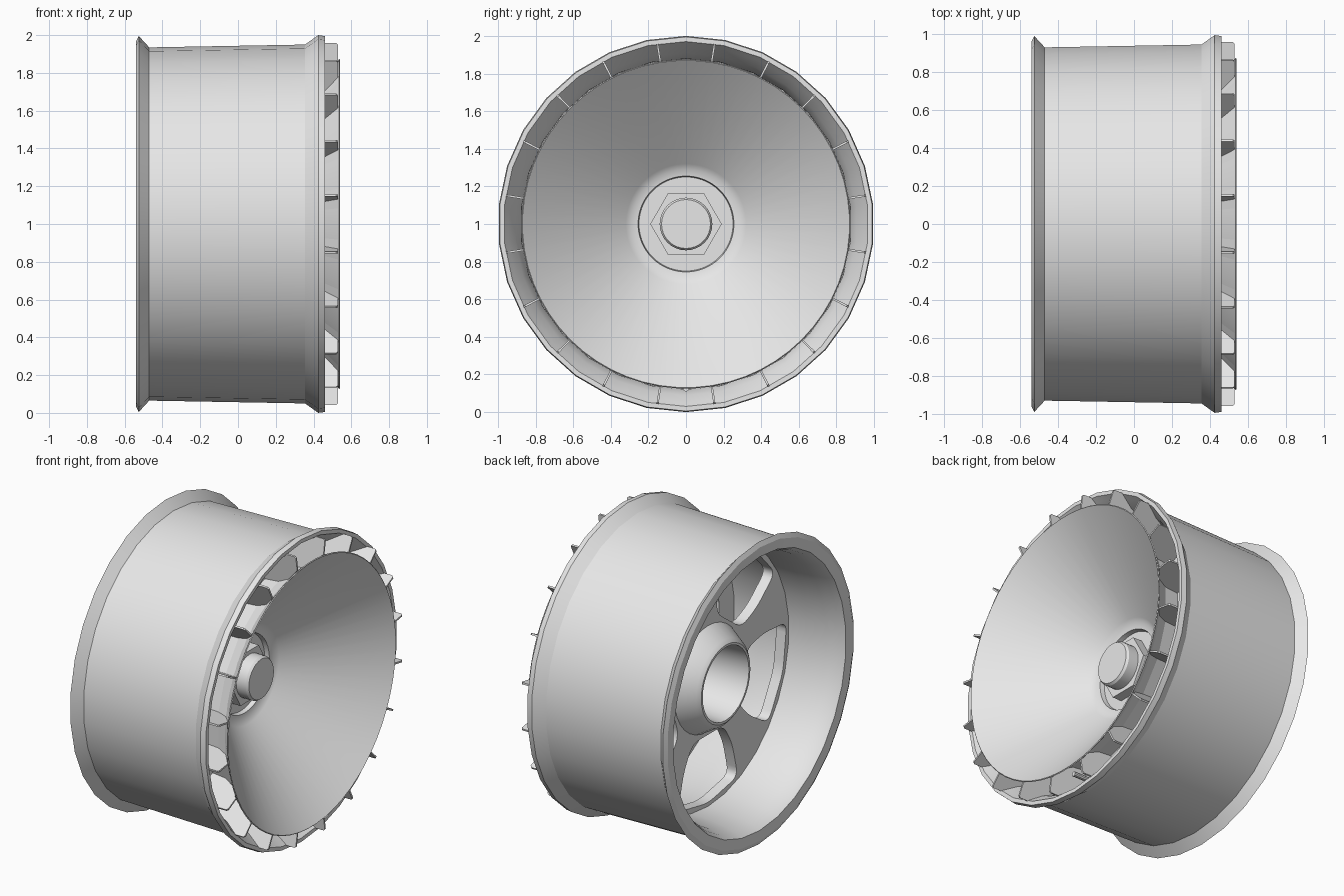
import bpy
import bmesh
from math import sin, cos, pi, radians

cube = bpy.data.objects.get("Cube")
if cube:
    bpy.data.objects.remove(cube, do_unlink=True)

metal = bpy.data.materials.new("light_grey_metal")
metal.use_nodes = True
grey = (0.8, 0.8, 0.8, 1)
metal.diffuse_color = grey
metal.node_tree.nodes["Principled BSDF"].inputs["Base Color"].default_value = grey


def around(x, r, a):
    """Point at radius r, angle a from straight up, on the wheel axle."""
    return (x, r * sin(a), 1 + r * cos(a))


def finish(name, bm, smooth=30):
    bmesh.ops.remove_doubles(bm, verts=bm.verts, dist=0.0001)
    bmesh.ops.recalc_face_normals(bm, faces=bm.faces)
    mesh = bpy.data.meshes.new(name)
    bm.to_mesh(mesh)
    bm.free()
    mesh.materials.append(metal)
    obj = bpy.data.objects.new(name, mesh)
    bpy.context.collection.objects.link(obj)
    if smooth:
        bpy.ops.object.select_all(action="DESELECT")
        obj.select_set(True)
        bpy.context.view_layer.objects.active = obj
        bpy.ops.object.shade_smooth_by_angle(angle=radians(smooth))
    return obj


def lathe(name, profile, sides, turn=0.0, closed=True, smooth=30):
    """Spin (x, radius) points around the axle."""
    bm = bmesh.new()
    rings = [[bm.verts.new(around(x, r, turn + 2 * pi * i / sides))
              for i in range(sides)] for x, r in profile]
    pairs = list(zip(rings, rings[1:]))
    if closed:
        pairs.append((rings[-1], rings[0]))
    for a, b in pairs:
        for i in range(sides):
            j = (i + 1) % sides
            bm.faces.new((a[i], a[j], b[j], b[i]))
    if not closed:
        bm.faces.new(rings[0])
        bm.faces.new(rings[-1])
    return finish(name, bm, smooth)


# Barrel with flared lips
lathe("rim_barrel", [
    (-0.54, 0.965), (-0.525, 0.995), (-0.47, 0.935), (0.355, 0.95),
    (0.425, 1.0), (0.46, 0.995), (0.46, 0.97), (0.43, 0.95),
    (0.37, 0.91), (0.3, 0.88), (-0.12, 0.84), (-0.3, 0.845),
    (-0.42, 0.86), (-0.5, 0.88), (-0.535, 0.9)], 30)

# Faceted skirt behind the cover, with the channel floor
lathe("fin_channel", [(0.53, 0.875), (0.46, 0.795), (0.38, 0.755), (0.28, 0.745),
                      (0.28, 0.89), (0.26, 0.89), (0.26, 0.725), (0.4, 0.725),
                      (0.525, 0.866)], 20, radians(9), smooth=0)

# Dished cover
lathe("dish_cover", [
    (0.54, 0.87), (0.075, 0.32), (0.055, 0.29), (0.05, 0.255), (0.02, 0.25),
    (0.02, 0.1), (0.0, 0.1), (0.0, 0.27), (0.05, 0.325), (0.535, 0.875)],
    60, radians(9))

# Radial fins around the cover edge
bm = bmesh.new()
outline = [(0.28, 0.74), (0.28, 0.885), (0.37, 0.915), (0.455, 0.97),
           (0.52, 0.97), (0.53, 0.96), (0.53, 0.872), (0.46, 0.79), (0.38, 0.75)]
for k in range(20):
    a = radians(9 + 18 * k)
    sides = [[bm.verts.new(around(x, r, a + s * 0.006)) for x, r in outline]
             for s in (-1, 1)]
    n = len(outline)
    for ring in sides:
        bm.faces.new(ring)
    for i in range(n):
        j = (i + 1) % n
        bm.faces.new((sides[0][i], sides[0][j], sides[1][j], sides[1][i]))
finish("radial_fins", bm, 0)

# Centre nut and cap
lathe("hex_nut", [(0.01, 0.19), (0.085, 0.19)], 6, radians(30), closed=False, smooth=0)
lathe("centre_cap", [(0.05, 0.14), (0.155, 0.14), (0.17, 0.13)], 32, closed=False)

# Tapered hub with a bore
lathe("rear_hub", [(-0.29, 0.255), (-0.27, 0.28), (-0.14, 0.36), (-0.1, 0.36),
                   (0.01, 0.26), (0.01, 0.22), (-0.29, 0.24)], 32)


# Spoke plate: a filled disc outline with five rounded windows
curve = bpy.data.curves.new("spoke_outline", "CURVE")
curve.dimensions = "2D"
curve.fill_mode = "BOTH"
curve.extrude = 0.035


def loop(points):
    spline = curve.splines.new("POLY")
    spline.points.add(len(points) - 1)
    for p, (u, v) in zip(spline.points, points):
        p.co = (u, v, 0, 1)
    spline.use_cyclic_u = True


def rounded(corners, cut=0.07, steps=5):
    """Replace each corner by a quadratic arc."""
    out = []
    for i, (cx, cy) in enumerate(corners):
        ends = []
        for px, py in (corners[i - 1], corners[(i + 1) % len(corners)]):
            d = ((px - cx) ** 2 + (py - cy) ** 2) ** 0.5
            ends.append((cx + (px - cx) * cut / d, cy + (py - cy) * cut / d))
        for s in range(steps + 1):
            t = s / steps
            out.append(tuple((1 - t) ** 2 * p + 2 * t * (1 - t) * c + t * t * q
                             for p, c, q in zip(ends[0], (cx, cy), ends[1])))
    return out


def circle(r, n):
    return [(r * cos(2 * pi * i / n), r * sin(2 * pi * i / n)) for i in range(n)]


loop(circle(0.86, 60))
loop(circle(0.26, 32))
half = [(0.37, 0.16), (0.52, 0.25), (0.76, 0.31)]
window = rounded([(u, -v) for u, v in half] + [(0.82, 0)] + half[::-1])
for k in range(5):
    a = -pi / 2 + 2 * pi * k / 5
    loop([(u * cos(a) - v * sin(a), u * sin(a) + v * cos(a)) for u, v in window])
helper = bpy.data.objects.new("spoke_outline", curve)
bpy.context.collection.objects.link(helper)
bpy.context.view_layer.update()
plate = bpy.data.meshes.new_from_object(
    helper.evaluated_get(bpy.context.evaluated_depsgraph_get()))
bpy.data.objects.remove(helper, do_unlink=True)
bm = bmesh.new()
bm.from_mesh(plate)
bpy.data.meshes.remove(plate)
for v in bm.verts:
    u, w, d = v.co
    v.co = (d - 0.125, u, 1 + w)
finish("spoke_plate", bm)

# Valve stem at the bottom of the channel
bm = bmesh.new()
bmesh.ops.create_cone(bm, cap_ends=True, segments=10, radius1=0.016, radius2=0.016, depth=0.2)
for v in bm.verts:
    x, y, z = v.co
    v.co = (z + 0.37, x, y + 0.125)
finish("valve_stem", bm)
